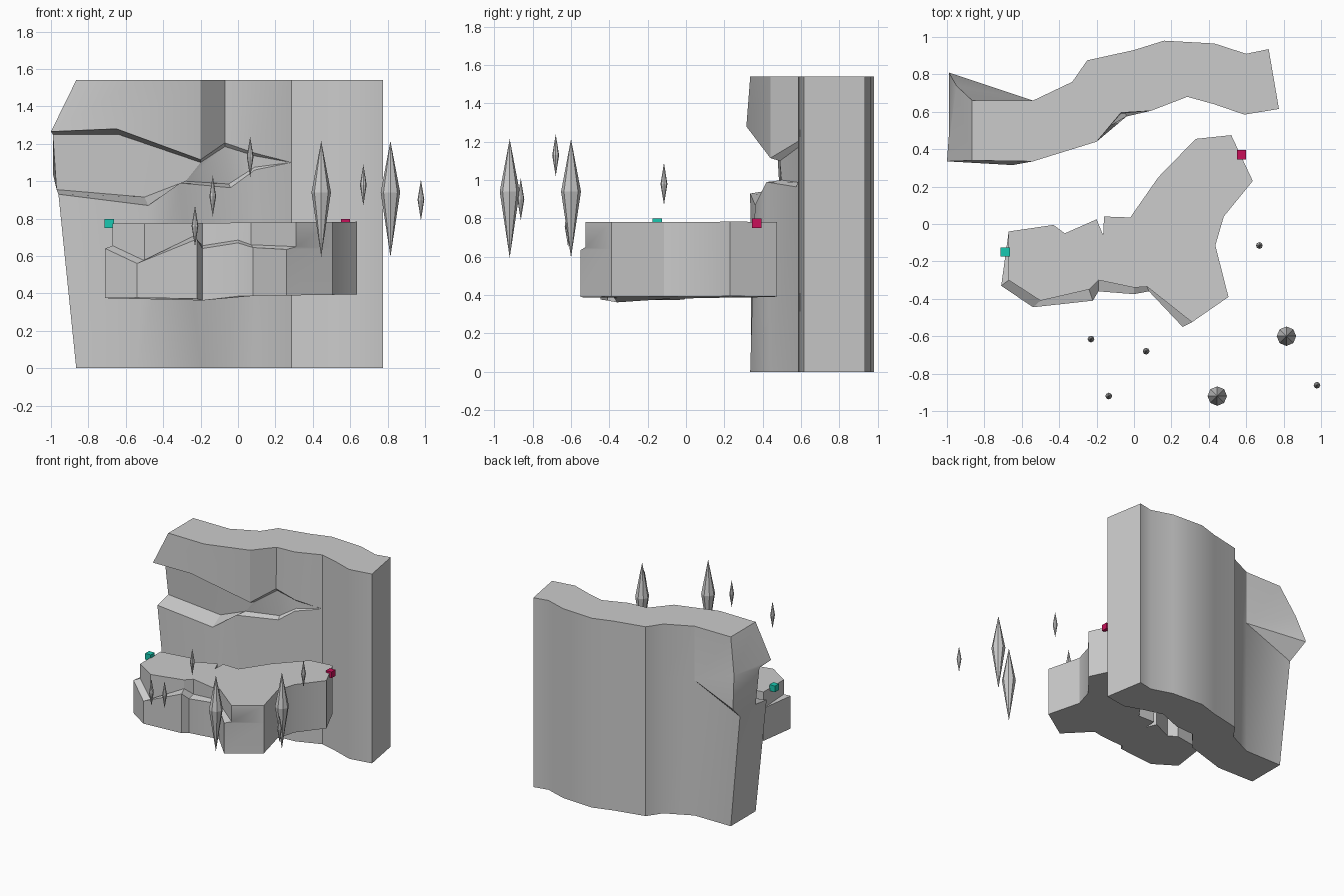
import bpy, bmesh, math
from mathutils import Vector

if "Cube" in bpy.data.objects:
    bpy.data.objects.remove(bpy.data.objects["Cube"])


def loft(name, rows, angle):
    """Skin a stack of closed rings, capping both ends; coincident points are welded."""
    bm = bmesh.new()
    rings = [[bm.verts.new(p) for p in row] for row in rows]
    n = len(rings[0])
    for a, b in zip(rings, rings[1:]):
        for i in range(n):
            j = (i + 1) % n
            bm.faces.new((a[i], a[j], b[j], b[i]))
    bm.faces.new(rings[0][::-1])
    bm.faces.new(rings[-1])
    bmesh.ops.remove_doubles(bm, verts=bm.verts, dist=0.0005)
    bmesh.ops.recalc_face_normals(bm, faces=bm.faces)
    mesh = bpy.data.meshes.new(name)
    bm.to_mesh(mesh)
    bm.free()
    obj = bpy.data.objects.new(name, mesh)
    bpy.context.collection.objects.link(obj)
    bpy.context.view_layer.objects.active = obj
    obj.select_set(True)
    bpy.ops.object.shade_smooth_by_angle(angle=math.radians(angle))
    obj.select_set(False)
    return obj


# Cliff wall: plan outline, front left to right then back right to left
front = [(-.865, .34), (-.54, .335), (-.2, .44), (-.07, .595), (.09, .605),
         (.285, .68), (.43, .64), (.59, .585), (.775, .615)]
back = [(.72, .935), (.6, .91), (.43, .965), (.16, .98), (0, .93),
        (-.25, .875), (-.33, .76), (-.54, .66), (-.865, .66)]
plan = front + back

# Horizontal cleft: the five left front columns, then the back left corner
cleft = [
    [(-.96, .335, .93), (-.48, .36, .87), (-.31, .42, .99), (-.04, .575, .965), (.09, .605, 1.06)],
    [(-.97, .49, .955), (-.5, .49, .915), (-.28, .5, 1.0), (-.05, .605, .985), (.09, .625, 1.075)],
    [(-.99, .47, 1.25), (-.64, .47, 1.25), (-.2, .49, 1.10), (-.07, .605, 1.185), (.09, .625, 1.135)],
    [(-1, .335, 1.265), (-.65, .315, 1.28), (-.2, .44, 1.115), (-.07, .59, 1.205), (.09, .605, 1.15)],
]
corner = [(-.955, .67, .92), (-.99, .81, 1.04), (-.99, .81, 1.05), (-.95, .74, 1.28)]
rows = [[(x, y, 0) for x, y in plan]]
for lip, end in zip(cleft, corner):
    rows.append(lip + [(x, y, 1.10) for x, y in plan[5:-1]] + [end])
rows.append([(x, y, 1.54) for x, y in plan])
loft("cliff_wall", rows, 30)

# Stepped rock ledge: lower outline with step height, and the upper outline set back
lower = [(-.71, -.33, .64), (-.54, -.445, .56), (-.22, -.41, .69), (-.19, -.36, .64),
         (0, -.375, .67), (.08, -.36, .645), (.26, -.55, .635)]
upper = [(-.67, -.3), (-.5, -.41), (-.24, -.35), (-.19, -.3), (0, -.34), (.07, -.335), (.31, -.525)]
rear = [(.505, -.39), (.435, -.115), (.48, .04), (.635, .23), (.52, .475), (.33, .455),
        (.13, .25), (-.02, .035), (-.16, .04), (-.165, -.06), (-.2, .025),
        (-.37, -.05), (-.43, -.005), (-.67, -.04)]
dips = [0, 0, -.01, -.02, 0, 0, 0]
base = [(x, y, .385 + .015 * x + d) for (x, y, z), d in zip(lower, dips)]
base += [(x, y, .385 + .015 * x) for x, y in rear]
middle = [(x, y, .64) for x, y in rear]
inner = [(x, y, p[2] + .015) for (x, y), p in zip(upper, lower)]
top = [(x, y, .778 + .008 * x) for x, y in upper + rear]
loft("rock_ledge", [base, lower + middle, inner + middle, top], 25)


# Floating crystals: eight-sided double spindles
def crystal(name, x, y, low, waist, high, radius):
    bm = bmesh.new()
    ring = [bm.verts.new((x + radius * math.cos(k * math.pi / 4),
                          y + radius * math.sin(k * math.pi / 4), waist)) for k in range(8)]
    tips = [bm.verts.new((x, y, low)), bm.verts.new((x, y, high))]
    for k in range(8):
        a, b = ring[k], ring[(k + 1) % 8]
        bm.faces.new((b, a, tips[0]))
        bm.faces.new((a, b, tips[1]))
    mesh = bpy.data.meshes.new(name)
    bm.to_mesh(mesh)
    bm.free()
    bpy.context.collection.objects.link(bpy.data.objects.new(name, mesh))


for i, (x, y) in enumerate([(.815, -.6), (.445, -.92)]):
    crystal(f"large_crystal_{i + 1}", x, y, .595, .94, 1.215, .052)
for i, (x, y, z) in enumerate([(-.23, -.615, .76), (.065, -.68, 1.13), (-.135, -.92, .92),
                               (.67, -.115, .98), (.978, -.862, .9)]):
    crystal(f"small_crystal_{i + 1}", x, y, z - .11, z, z + .11, .018)


# Coloured marker cubes
def marker(name, position, colour):
    bpy.ops.mesh.primitive_cube_add(size=.05, location=position)
    obj = bpy.context.object
    obj.name = name
    mat = bpy.data.materials.new(name)
    mat.diffuse_color = (*colour, 1)
    mat.use_nodes = True
    mat.node_tree.nodes["Principled BSDF"].inputs["Base Color"].default_value = mat.diffuse_color
    obj.data.materials.append(mat)


marker("teal_marker", (-.688, -.15, .774), (.01, .58, .44))
marker("magenta_marker", (.575, .37, .774), (.58, .005, .1))
